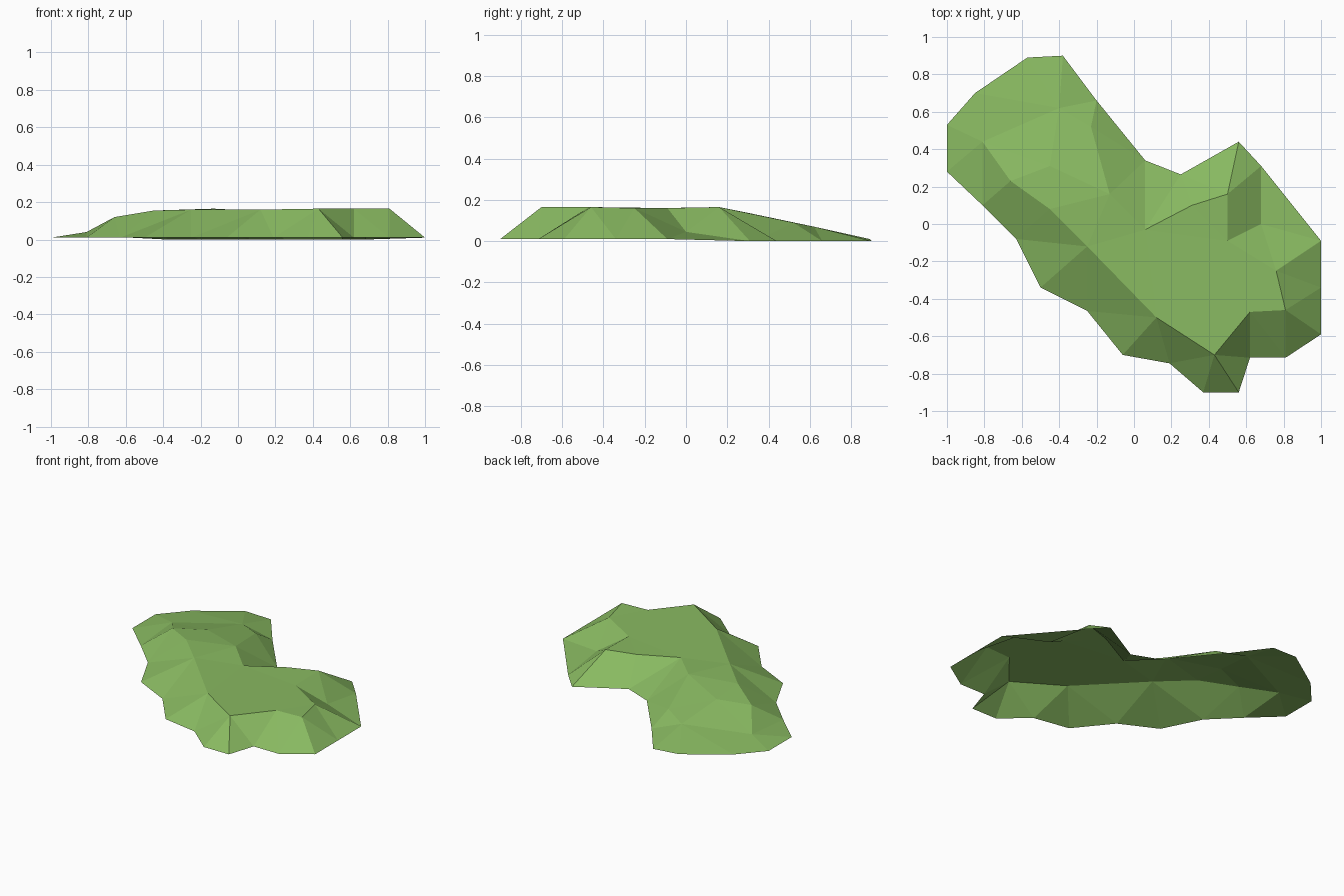
import bpy
import bmesh
from mathutils import Vector
from mathutils.geometry import delaunay_2d_cdt

default_cube = bpy.data.objects.get("Cube")
if default_cube:
    bpy.data.objects.remove(default_cube, do_unlink=True)


def make_material(name, colour):
    material = bpy.data.materials.new(name)
    material.use_nodes = True
    material.diffuse_color = colour
    shader = material.node_tree.nodes["Principled BSDF"]
    shader.inputs["Base Color"].default_value = colour
    shader.inputs["Roughness"].default_value = 1.0
    return material


def foot_height(x, y):
    # The foot dips slightly along the inner bay
    return 0.0 if x > -0.4 and y > 0 else 0.01


def build_terrain(name, shoreline, ridges, material):
    """Triangulate the shoreline, keeping every ridge as a crease."""
    points, edges, lookup = [], [], {}

    def add_point(x, y, z):
        if (x, y) not in lookup:
            lookup[(x, y)] = len(points)
            points.append(Vector((x, y, z)))
        return lookup[(x, y)]

    # Closed outer foot
    foot = [add_point(x, y, foot_height(x, y)) for x, y in shoreline]
    edges.extend(zip(foot, foot[1:] + foot[:1]))

    # Crease lines on the upper surface
    for ridge in ridges:
        crease = [add_point(*corner) for corner in ridge]
        edges.extend(zip(crease, crease[1:]))

    flat_points = [point.to_2d() for point in points]
    result = delaunay_2d_cdt(flat_points, edges, [], 1, 0.0001)
    positions, triangles, origins = result[0], result[2], result[3]

    # Lift the flat triangulation into an open faceted shell
    bm = bmesh.new()
    vertices = []
    for position, origin in zip(positions, origins):
        height = points[origin[0]].z if origin else 0.1
        vertices.append(bm.verts.new((position.x, position.y, height)))
    for triangle in triangles:
        face = bm.faces.new([vertices[index] for index in triangle])
        face.normal_update()
        face.smooth = False
        if face.normal.z < 0:
            face.normal_flip()

    mesh = bpy.data.meshes.new(name)
    bm.to_mesh(mesh)
    bm.free()
    mesh.materials.append(material)
    terrain = bpy.data.objects.new(name, mesh)
    bpy.context.collection.objects.link(terrain)
    return terrain


# Foot of the hill, clockwise from the far right-hand corner
north_shore = [(-1, .53), (-.85, .7), (-.57, .89), (-.38, .9), (-.2, .66),
               (.06, .34), (.25, .265), (.56, .44), (.68, .31)]
east_shore = [(1, -.09), (1, -.34), (1, -.59), (.81, -.715), (.62, -.715)]
south_shore = [(.56, -.9), (.37, -.9), (.19, -.745), (-.06, -.7),
               (-.25, -.465), (-.5, -.34), (-.63, -.08), (-.81, .1), (-1, .28)]

# Long shoulder above the outer slope
outer_shoulder = [(-.81, .44, .04), (-.66, .23, .12), (-.45, .08, .155),
                  (-.25, -.12, .16), (.12, -.5, .16), (.43, -.7, .165)]
# Rim above the steep end
end_rim = [(.43, -.7, .165), (.62, -.47, .165), (.81, -.46, .165),
           (.76, -.25, .16), (.68, 0, .045), (.68, .31, .01)]
# Rim curving around the inner bay and out along the spur
bay_rim = [(-.4, .62, .07), (-.23, .52, .09), (-.13, .16, .165),
           (.06, -.03, .155), (.31, .1, .16), (.5, .16, .165)]
spur = [(.56, .44, .01), (.5, .16, .165), (.5, -.09, .16), (.76, -.25, .16)]
bay_edge = [(.25, .265, .01), (.06, -.03, .155)]
gully = [(.68, 0, .045), (.5, -.09, .16)]
# Gentle crown of the plateau
crown = [(-.45, .31, .135), (-.13, .16, .165)]

green = make_material("grass green", (.25, .49, .12, 1))
build_terrain("grassy_hill", north_shore + east_shore + south_shore,
              [outer_shoulder, end_rim, bay_rim, spur, bay_edge, gully, crown],
              green)
